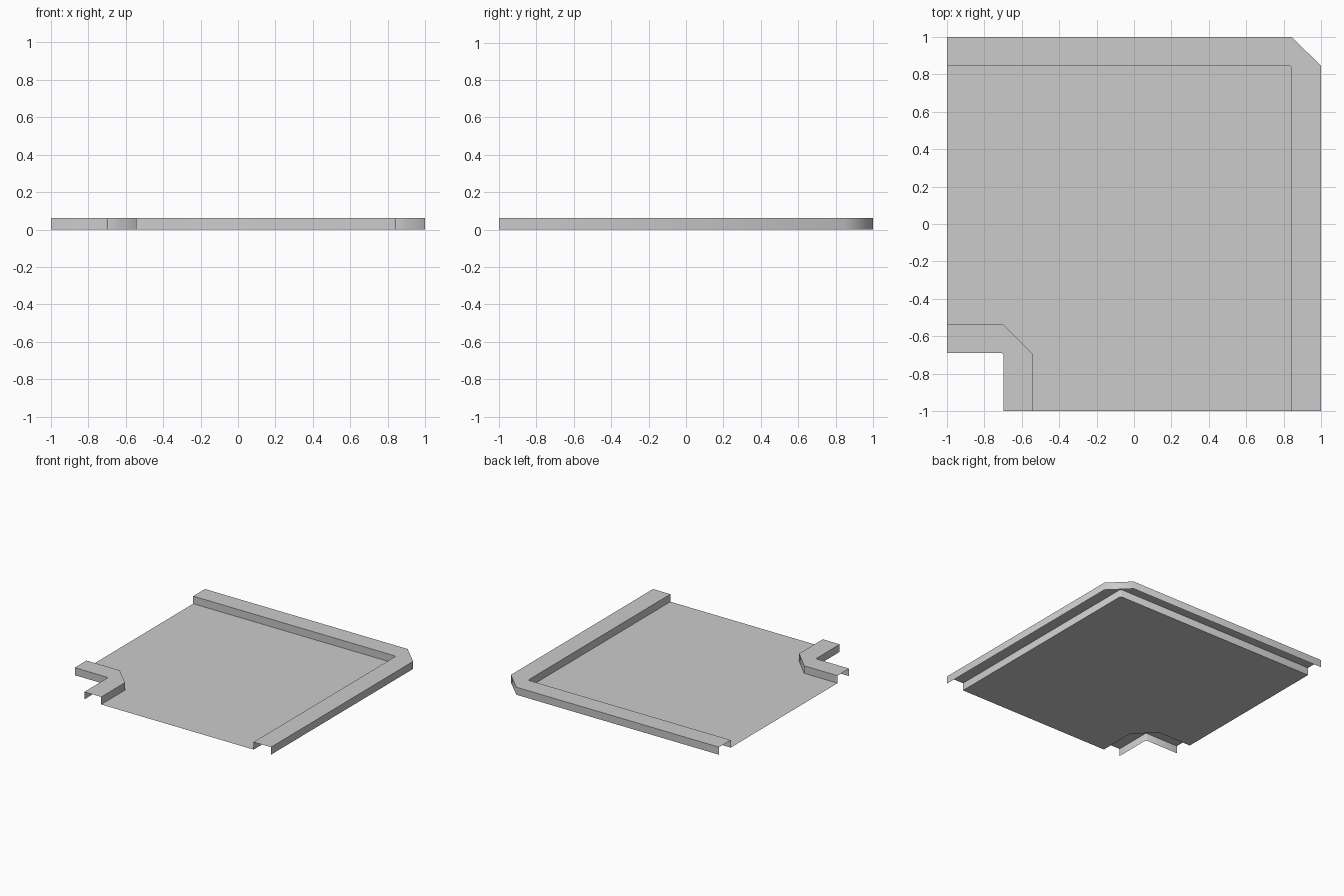
import bpy, bmesh, math

if "Cube" in bpy.data.objects:
    bpy.data.objects.remove(bpy.data.objects["Cube"])

HEIGHT = 0.062


def finish(name, bm):
    mesh = bpy.data.meshes.new(name)
    bm.to_mesh(mesh)
    bm.free()
    obj = bpy.data.objects.new(name, mesh)
    bpy.context.collection.objects.link(obj)
    bpy.ops.object.select_all(action='DESELECT')
    bpy.context.view_layer.objects.active = obj
    obj.select_set(True)
    bpy.ops.object.shade_smooth_by_angle(angle=math.radians(50))
    return obj


def curb(name, outer, inner):
    """Open channel: outer wall, flat top and inner wall along two paths."""
    bm = bmesh.new()
    rails = [[bm.verts.new((x, y, z)) for x, y in path]
             for path, z in ((outer, 0), (outer, HEIGHT), (inner, HEIGHT), (inner, 0))]
    for a, b in zip(rails, rails[1:]):
        for i in range(len(a) - 1):
            bm.faces.new((a[i], a[i + 1], b[i + 1], b[i]))
    # path runs left to front, so this order already faces outward
    bm.normal_update()
    top = max(bm.faces, key=lambda f: abs(f.normal.z))
    if top.normal.z < 0:
        bmesh.ops.reverse_faces(bm, faces=bm.faces[:])
    return finish(name, bm)


# Curb paths, chamfered outside and nearly square inside
big_outer = [(-1, 1), (0.842, 1), (1, 0.845), (1, -1)]
big_inner = [(-1, 0.847), (0.832, 0.847), (0.842, 0.837), (0.842, -1)]
small_outer = [(-1, -0.538), (-0.697, -0.538), (-0.543, -0.693), (-0.543, -1)]
small_inner = [(-1, -0.69), (-0.707, -0.69), (-0.697, -0.7), (-0.697, -1)]

curb("outer_curb", big_outer, big_inner)
curb("corner_curb", small_outer, small_inner)

# Road surface between the two curbs
bm = bmesh.new()
face = bm.faces.new([bm.verts.new((x, y, 0)) for x, y in small_outer + big_inner[::-1]])
bm.normal_update()
if face.normal.z < 0:
    face.normal_flip()
finish("road_surface", bm)
